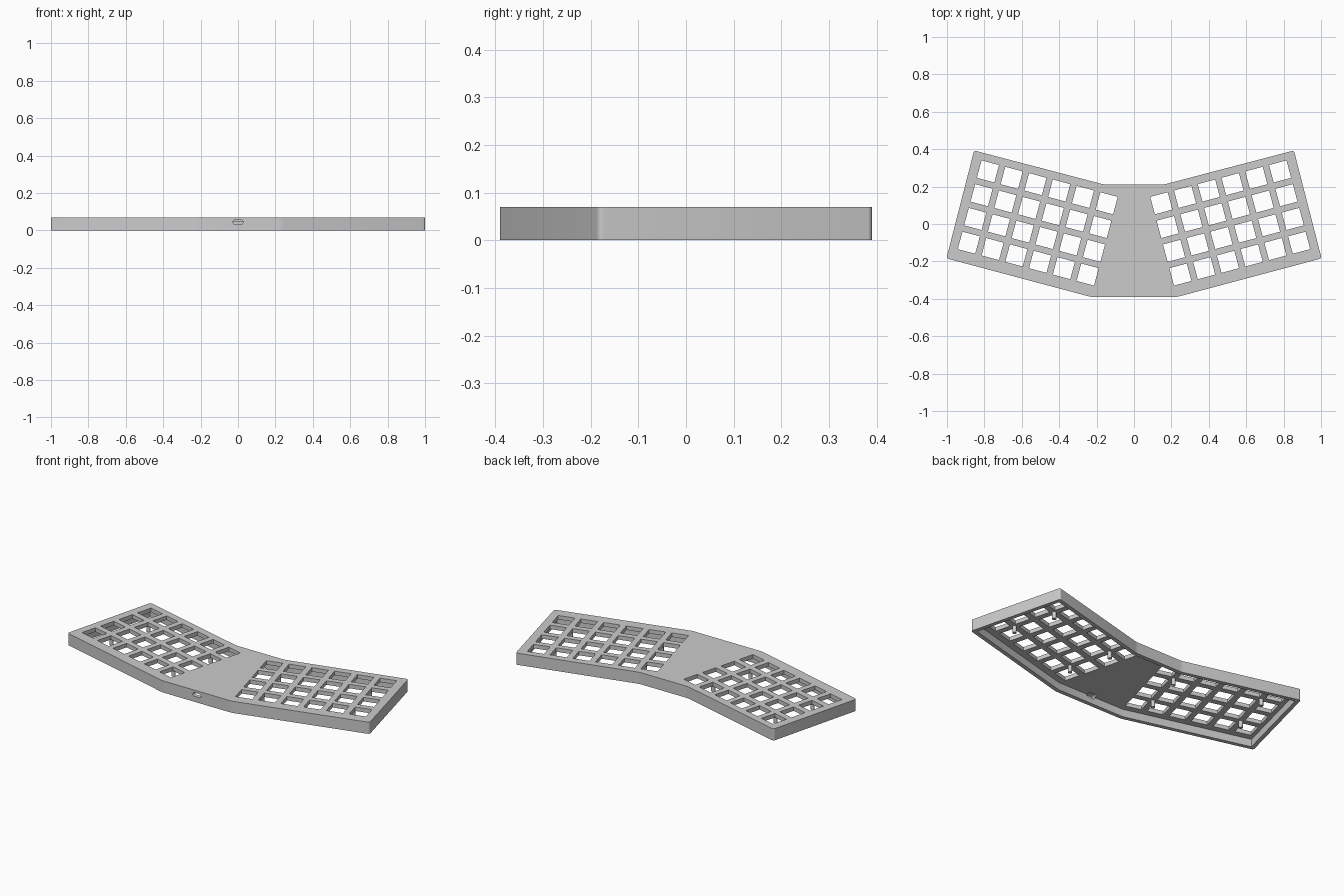
import bpy
import bmesh
from math import cos, sin, pi, radians
from mathutils import Matrix, Vector

if "Cube" in bpy.data.objects:
    bpy.data.objects.remove(bpy.data.objects["Cube"], do_unlink=True)

HEIGHT = 0.07          # total case height
PLATE_Z = 0.046        # underside of the key plate
WALL = 0.024           # side wall thickness
PITCH = 0.1315         # key spacing
HOLE = 0.0965          # key opening size
TILT = radians(15)
COLS, ROWS = 6, 4
FIRST_KEY = Vector((0.781, 0.281, 0))
INWARD = Vector((-cos(TILT), -sin(TILT), 0))
FORWARD = Vector((sin(TILT), -cos(TILT), 0))

COLOUR = (0.6, 0.6, 0.6, 1)
grey = bpy.data.materials.new("plain grey plastic")
grey.use_nodes = True
grey.diffuse_color = COLOUR
grey.node_tree.nodes["Principled BSDF"].inputs["Base Color"].default_value = COLOUR


def make_object(name, bm):
    bmesh.ops.recalc_face_normals(bm, faces=bm.faces)
    mesh = bpy.data.meshes.new(name)
    bm.to_mesh(mesh)
    bm.free()
    mesh.materials.append(grey)
    obj = bpy.data.objects.new(name, mesh)
    bpy.context.collection.objects.link(obj)
    return obj


def activate(obj):
    bpy.ops.object.select_all(action="DESELECT")
    obj.select_set(True)
    bpy.context.view_layer.objects.active = obj


def prism(bm, points, offset):
    """Closed solid swept from a flat outline; returns the starting face."""
    start = [bm.verts.new(p) for p in points]
    end = [bm.verts.new(Vector(p) + Vector(offset)) for p in points]
    for i in range(len(points)):
        bm.faces.new((start[i - 1], start[i], end[i], end[i - 1]))
    bm.faces.new(end)
    return bm.faces.new(start[::-1])


def key_position(col, row, side):
    p = FIRST_KEY + INWARD * PITCH * col + FORWARD * PITCH * row
    return Vector((p.x * side, p.y, 0))


# Case: winged outline, hollow underneath, with rounded outer corners
half = [(0.23, -0.39), (1.003, -0.184), (0.855, 0.393), (0.16, 0.211)]
outline = half + [(-x, y) for x, y in reversed(half)]
bm = bmesh.new()
base = prism(bm, [(x, y, 0) for x, y in outline], (0, 0, HEIGHT))
bmesh.ops.recalc_face_normals(bm, faces=bm.faces)
bmesh.ops.inset_region(bm, faces=[base], thickness=WALL, use_even_offset=True)
bmesh.ops.inset_region(bm, faces=[base], thickness=0)
bmesh.ops.translate(bm, verts=base.verts[:], vec=(0, 0, PLATE_Z))
corners = [e for e in bm.edges if abs(e.verts[0].co.z - e.verts[1].co.z) > PLATE_Z + 0.01]
bmesh.ops.bevel(bm, geom=corners, offset=0.012, segments=5, profile=0.5, affect="EDGES")
case = make_object("keyboard_case", bm)

# Cutters: square key openings and the cable slot
bm = bmesh.new()
for side in (-1, 1):
    for col in range(COLS):
        for row in range(ROWS):
            place = (Matrix.Translation(key_position(col, row, side) + Vector((0, 0, HEIGHT)))
                     @ Matrix.Rotation(TILT * side, 4, "Z")
                     @ Matrix.Diagonal((HOLE, HOLE, 0.1, 1)))
            bmesh.ops.create_cube(bm, size=1, matrix=place)
slot = []
for i in range(24):
    a = 2 * pi * (i + 0.5) / 24
    shift = 0.016 if cos(a) > 0 else -0.016
    slot.append((shift + 0.011 * cos(a), -0.42, 0.044 + 0.011 * sin(a)))
prism(bm, slot, (0, 0.08, 0))
cutter = make_object("opening_cutter", bm)
cutter.hide_render = True

cut = case.modifiers.new("openings", "BOOLEAN")
cut.operation = "DIFFERENCE"
cut.solver = "EXACT"
cut.object = cutter
activate(case)
bpy.ops.object.modifier_apply(modifier=cut.name)
bpy.data.objects.remove(cutter, do_unlink=True)
bpy.ops.object.shade_smooth_by_angle(angle=radians(30))

# Screw posts hanging from the plate where four keys meet
bm = bmesh.new()
for side in (-1, 1):
    for col in (0.5, COLS - 1.5):
        for row in (0.5, ROWS - 1.5):
            centre = key_position(col, row, side) + Vector((0, 0, 0.028))
            bmesh.ops.create_cone(bm, cap_ends=True, segments=20, radius1=0.0115, radius2=0.0115,
                                  depth=0.046, matrix=Matrix.Translation(centre))
posts = make_object("screw_posts", bm)
activate(posts)
bpy.ops.object.shade_smooth_by_angle(angle=radians(30))
